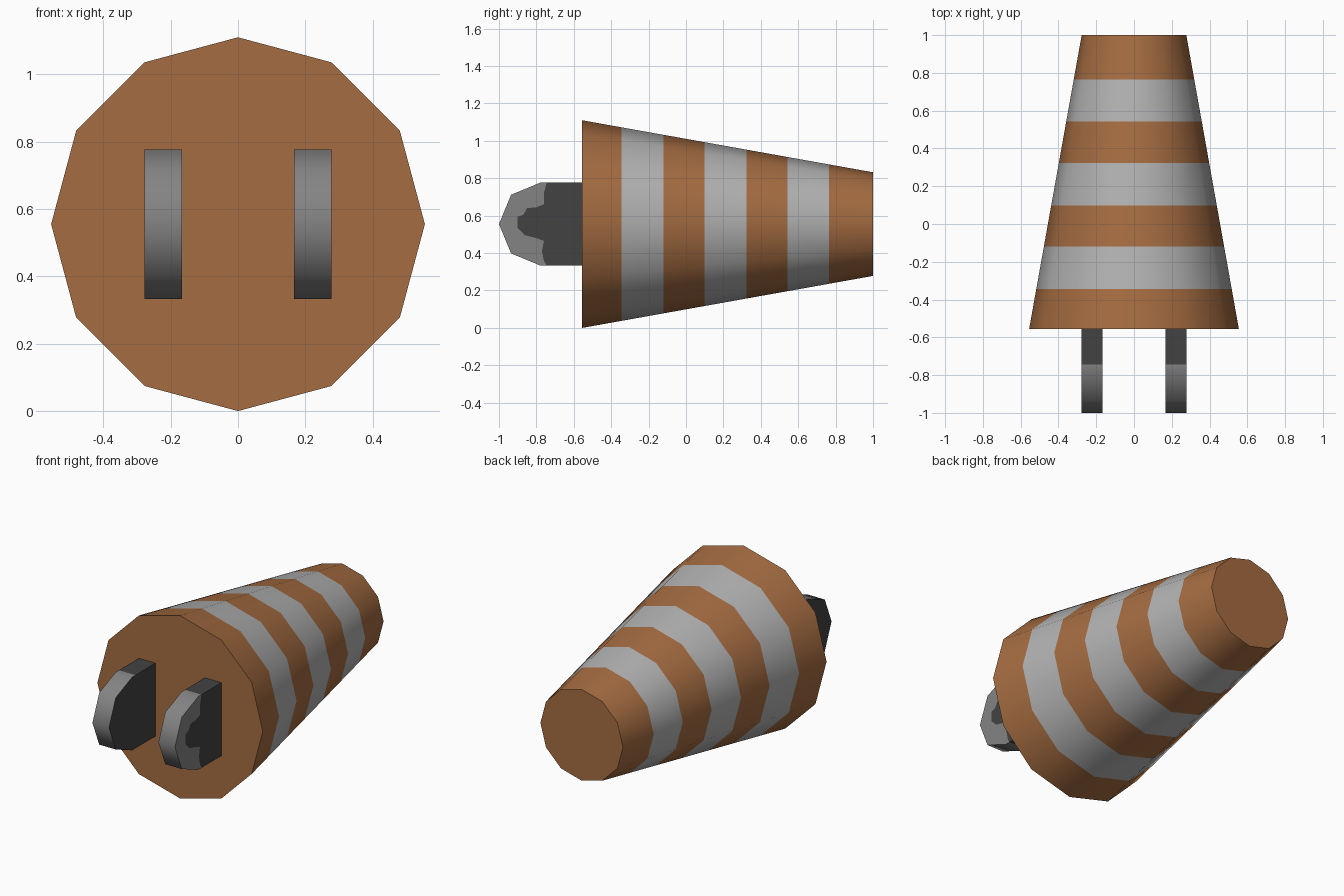
import bpy, bmesh, math

if "Cube" in bpy.data.objects:
    bpy.data.objects.remove(bpy.data.objects["Cube"])

CZ = 0.555                                    # height of the plug axis


def material(name, rgb):
    m = bpy.data.materials.new(name)
    m.diffuse_color = (*rgb, 1.0)
    m.use_nodes = True
    m.node_tree.nodes["Principled BSDF"].inputs["Base Color"].default_value = m.diffuse_color
    return m


brown = material("orange brown", (0.376, 0.150, 0.053))
silver = material("light grey", (0.445, 0.445, 0.445))
steel = material("mid grey", (0.23, 0.23, 0.23))
dark = material("dark grey", (0.055, 0.055, 0.055))


def finish(bm, name, mats):
    """Smooth the gentle bends, keep the rims sharp, make the object."""
    bmesh.ops.recalc_face_normals(bm, faces=bm.faces[:])
    for f in bm.faces:
        f.smooth = True
    for e in bm.edges:
        e.smooth = len(e.link_faces) == 2 and e.calc_face_angle() < math.radians(60)
    mesh = bpy.data.meshes.new(name)
    bm.to_mesh(mesh)
    bm.free()
    for m in mats:
        mesh.materials.append(m)
    ob = bpy.data.objects.new(name, mesh)
    bpy.context.collection.objects.link(ob)
    return ob


# Tapered twelve-sided body, one ring of vertices per stripe border
def body():
    bm = bmesh.new()
    n, y0, y1, r0, r1 = 12, -0.555, 1.0, 0.555, 0.277
    rings = []
    for y in (y0, -0.345, -0.12, 0.098, 0.323, 0.543, 0.765, y1):
        r = r0 + (r1 - r0) * (y - y0) / (y1 - y0)
        rings.append([bm.verts.new((r * math.sin(2 * math.pi * i / n), y,
                                    CZ + r * math.cos(2 * math.pi * i / n)))
                      for i in range(n)])
    for k, (a, b) in enumerate(zip(rings, rings[1:])):
        for i in range(n):
            j = (i + 1) % n
            bm.faces.new((a[i], a[j], b[j], b[i])).material_index = k % 2
    bm.faces.new(rings[0])
    bm.faces.new(rings[-1])
    finish(bm, "striped_body", [brown, silver])


# Prong outline (y, z): straight shank with half an octagon as its tip
SPLIT = -0.745
R = 0.222
TIP = [(-0.778 - R * math.cos(math.radians(a)), CZ + R * math.sin(math.radians(a)))
       for a in (-90, -45, 0, 45, 90)]
OUTLINE = [(-0.555, CZ - R), (SPLIT, CZ - R)] + TIP + [(SPLIT, CZ + R), (-0.555, CZ + R)]
# Wavy border of the worn tip, top to bottom
WAVE = [(-0.76, 0.72), (-0.76, 0.66), (-0.80, 0.645), (-0.85, 0.64), (-0.87, 0.605),
        (-0.90, 0.595), (-0.90, 0.535), (-0.86, 0.495), (-0.80, 0.48),
        (-0.76, 0.465), (-0.77, 0.41), (-0.76, 0.36)]


def prong(name, x_in, x_out, worn_side):
    bm = bmesh.new()
    inner = [bm.verts.new((x_in, y, z)) for y, z in OUTLINE]
    outer = [bm.verts.new((x_out, y, z)) for y, z in OUTLINE]
    for i in range(len(OUTLINE) - 1):
        f = bm.faces.new((inner[i], inner[i + 1], outer[i + 1], outer[i]))
        f.material_index = 1 if 0 < i < len(OUTLINE) - 2 else 0
    bm.faces.new(inner)
    if worn_side:
        wave = [bm.verts.new((x_out, y, z)) for y, z in WAVE]
        bm.faces.new(outer[1:8] + wave).material_index = 1
        bm.faces.new([outer[0], outer[1]] + wave[::-1] + [outer[7], outer[8]])
    else:
        bm.faces.new(outer)
    finish(bm, name, [dark, steel])


body()
prong("right_prong", 0.166, 0.277, True)
prong("left_prong", -0.166, -0.277, False)
